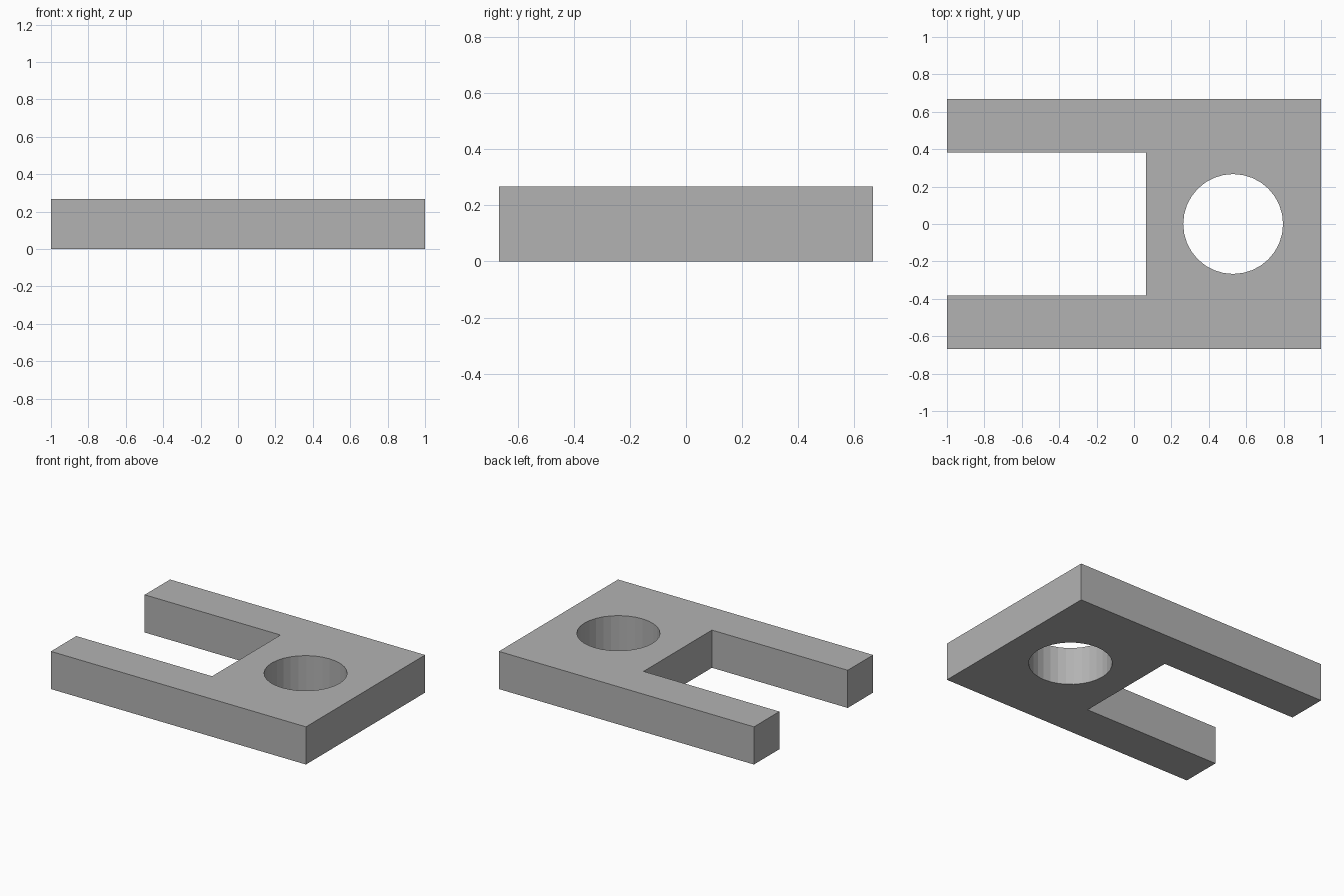
import bpy
import bmesh

HEIGHT = 0.267
LENGTH_HALF = 1.0
WIDTH_HALF = 0.667
SLOT_END = 0.065
SLOT_HALF = 0.383
HOLE_X = 0.53
HOLE_RADIUS = 0.267
HOLE_SIDES = 32

cube = bpy.data.objects.get("Cube")
if cube:
    bpy.data.objects.remove(cube, do_unlink=True)

# Plain grey finish
grey = bpy.data.materials.new("plain grey")
grey.use_nodes = True
colour = (0.45, 0.45, 0.45, 1)
grey.diffuse_color = colour
grey.node_tree.nodes["Principled BSDF"].inputs["Base Color"].default_value = colour

# Forked plate: one half of the outline, mirrored across the centre line
half = [(SLOT_END, SLOT_HALF), (-LENGTH_HALF, SLOT_HALF),
        (-LENGTH_HALF, WIDTH_HALF), (LENGTH_HALF, WIDTH_HALF)]
outline = half + [(x, -y) for x, y in reversed(half)]
bm = bmesh.new()
base = bm.faces.new([bm.verts.new((x, y, 0)) for x, y in outline])
top = bmesh.ops.extrude_face_region(bm, geom=[base])["geom"]
bmesh.ops.translate(bm, vec=(0, 0, HEIGHT),
                    verts=[v for v in top if isinstance(v, bmesh.types.BMVert)])
bmesh.ops.recalc_face_normals(bm, faces=bm.faces)
mesh = bpy.data.meshes.new("forked_plate")
bm.to_mesh(mesh)
bm.free()
mesh.materials.append(grey)
plate = bpy.data.objects.new("forked_plate", mesh)
bpy.context.collection.objects.link(plate)

# Round through hole
bpy.ops.mesh.primitive_cylinder_add(vertices=HOLE_SIDES, radius=HOLE_RADIUS,
                                    depth=HEIGHT * 2,
                                    location=(HOLE_X, 0, HEIGHT / 2))
cutter = bpy.context.object
cutter.name = "hole_cutter"
cutter.hide_render = True
cutter.data.materials.append(grey)
cut = plate.modifiers.new("round hole", 'BOOLEAN')
cut.operation = 'DIFFERENCE'
cut.solver = 'EXACT'
cut.object = cutter
bpy.ops.object.select_all(action='DESELECT')
plate.select_set(True)
bpy.context.view_layer.objects.active = plate
bpy.ops.object.modifier_apply(modifier=cut.name)
bpy.data.objects.remove(cutter, do_unlink=True)
